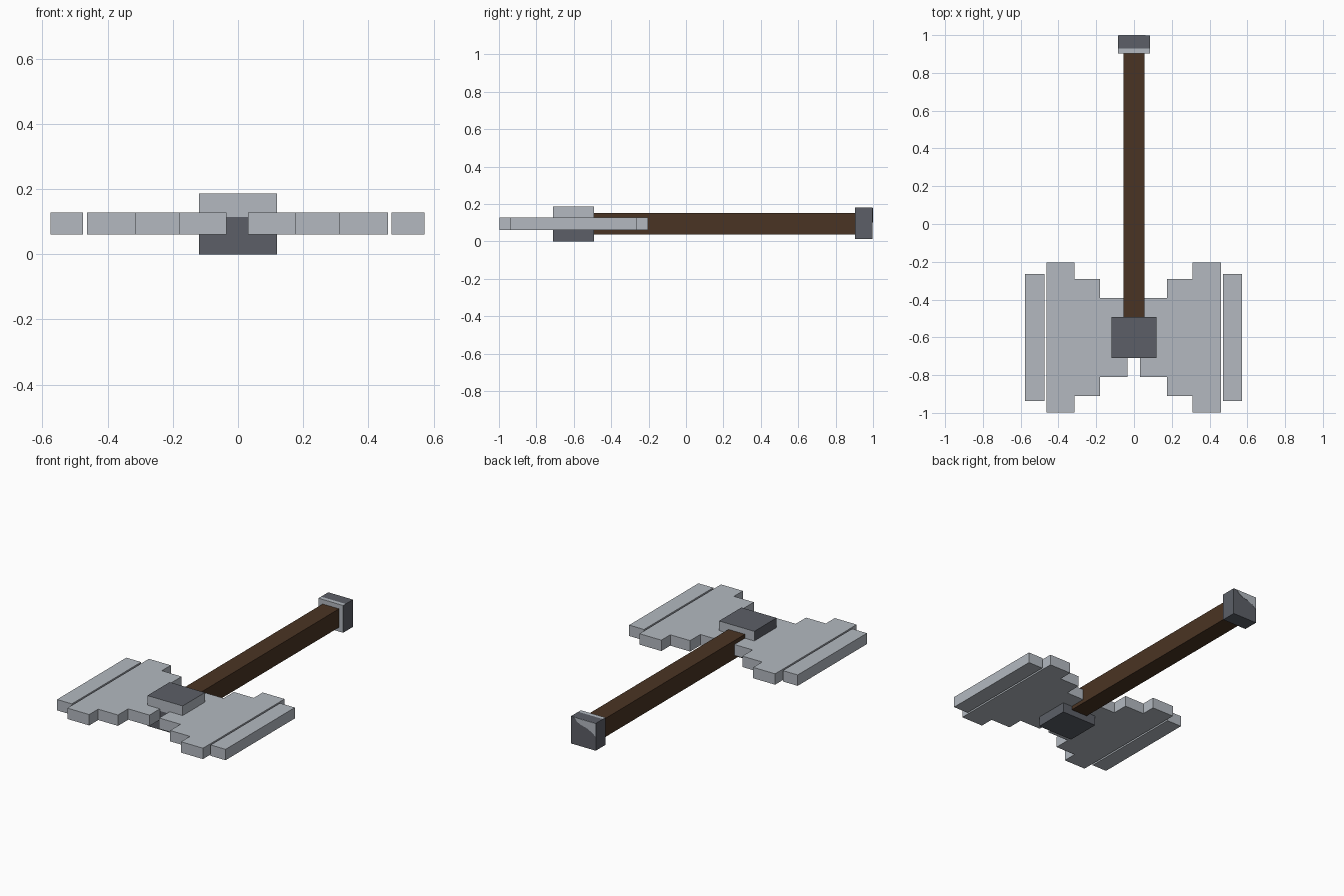
import bpy, bmesh
from mathutils import Vector

if "Cube" in bpy.data.objects:
    bpy.data.objects.remove(bpy.data.objects["Cube"])


def material(name, hex_code):
    def lin(v):
        v /= 255
        return v / 12.92 if v <= 0.04045 else ((v + 0.055) / 1.055) ** 2.4
    m = bpy.data.materials.new(name)
    m.diffuse_color = [lin(int(hex_code[i:i + 2], 16)) for i in (0, 2, 4)] + [1]
    m.use_nodes = True
    m.node_tree.nodes["Principled BSDF"].inputs["Base Color"].default_value = m.diffuse_color
    return m


light = material("light_steel", "B3B9C0")
dark = material("dark_iron", "5C5F67")
wood = material("brown_wood", "4A3423")


def finish(bm, name, mats, rule=None):
    bmesh.ops.recalc_face_normals(bm, faces=bm.faces)
    bm.normal_update()
    if rule:
        for f in bm.faces:
            f.material_index = int(rule(f.calc_center_median(), f.normal))
    me = bpy.data.meshes.new(name)
    bm.to_mesh(me)
    bm.free()
    for m in mats:
        me.materials.append(m)
    ob = bpy.data.objects.new(name, me)
    bpy.context.collection.objects.link(ob)
    return ob


def box(name, lo, hi, mats, cut=None, rule=None):
    """Box between two corners, optionally sliced by one plane for colouring."""
    lo, hi = Vector(lo), Vector(hi)
    bm = bmesh.new()
    bmesh.ops.create_cube(bm, size=1)
    for v in bm.verts:
        v.co = (lo + hi) / 2 + v.co * (hi - lo)
    if cut:
        bmesh.ops.bisect_plane(bm, geom=bm.verts[:] + bm.edges[:] + bm.faces[:],
                               plane_co=cut[0], plane_no=cut[1])
    return finish(bm, name, mats, rule)


def prism(name, outline, to_3d, depth, mats):
    """Extrude a flat outline by a depth vector."""
    bm = bmesh.new()
    face = bm.faces.new([bm.verts.new(to_3d(*p)) for p in outline])
    new = bmesh.ops.extrude_face_region(bm, geom=[face])["geom"]
    bmesh.ops.translate(bm, vec=depth,
                        verts=[g for g in new if isinstance(g, bmesh.types.BMVert)])
    return finish(bm, name, mats)


# Handle
box("handle", (-0.056, -0.6, 0.038), (0.056, 0.91, 0.152), [wood])

# Hub: dark iron with a light upper band on its walls
box("hub", (-0.12, -0.71, 0), (0.12, -0.493, 0.187), [dark, light],
    cut=((0, 0, 0.115), (0, 0, 1)),
    rule=lambda c, n: c.z > 0.115 and abs(n.z) < 0.5 and n.x > -0.5)

# Pommel: light collar towards the handle
box("pommel", (-0.084, 0.903, 0.012), (0.084, 0.998, 0.18), [dark, light],
    cut=((0, 0.928, 0), (0, 1, 0)),
    rule=lambda c, n: n.y < -0.5 or (n.z > 0.5 and c.y < 0.928))

# Curved light patch on the end of the pommel
patch = [(0.06, 0.179), (0.045, 0.16), (0.02, 0.145), (-0.02, 0.137),
         (-0.055, 0.12), (-0.083, 0.1), (-0.083, 0.179)]
prism("pommel_patch", patch, lambda x, z: (x, 0.997, z), (0, 0.003, 0), [light])

# Stepped blades and separate cutting edges on both sides
steps = [(0.033, 0.21), (0.178, 0.21), (0.178, 0.31), (0.313, 0.31),
         (0.313, 0.397), (0.462, 0.397)]
outline = steps + [(x, -y) for x, y in reversed(steps)]
for side, s in (("left", -1), ("right", 1)):
    prism(side + "_blade", outline,
          lambda x, y: (s * x - 0.002, y - 0.601, 0.061), (0, 0, 0.067), [light])
    xs = sorted((s * 0.473 - 0.002, s * 0.574 - 0.002))
    box(side + "_cutting_edge", (xs[0], -0.938, 0.061), (xs[1], -0.264, 0.128), [light])
